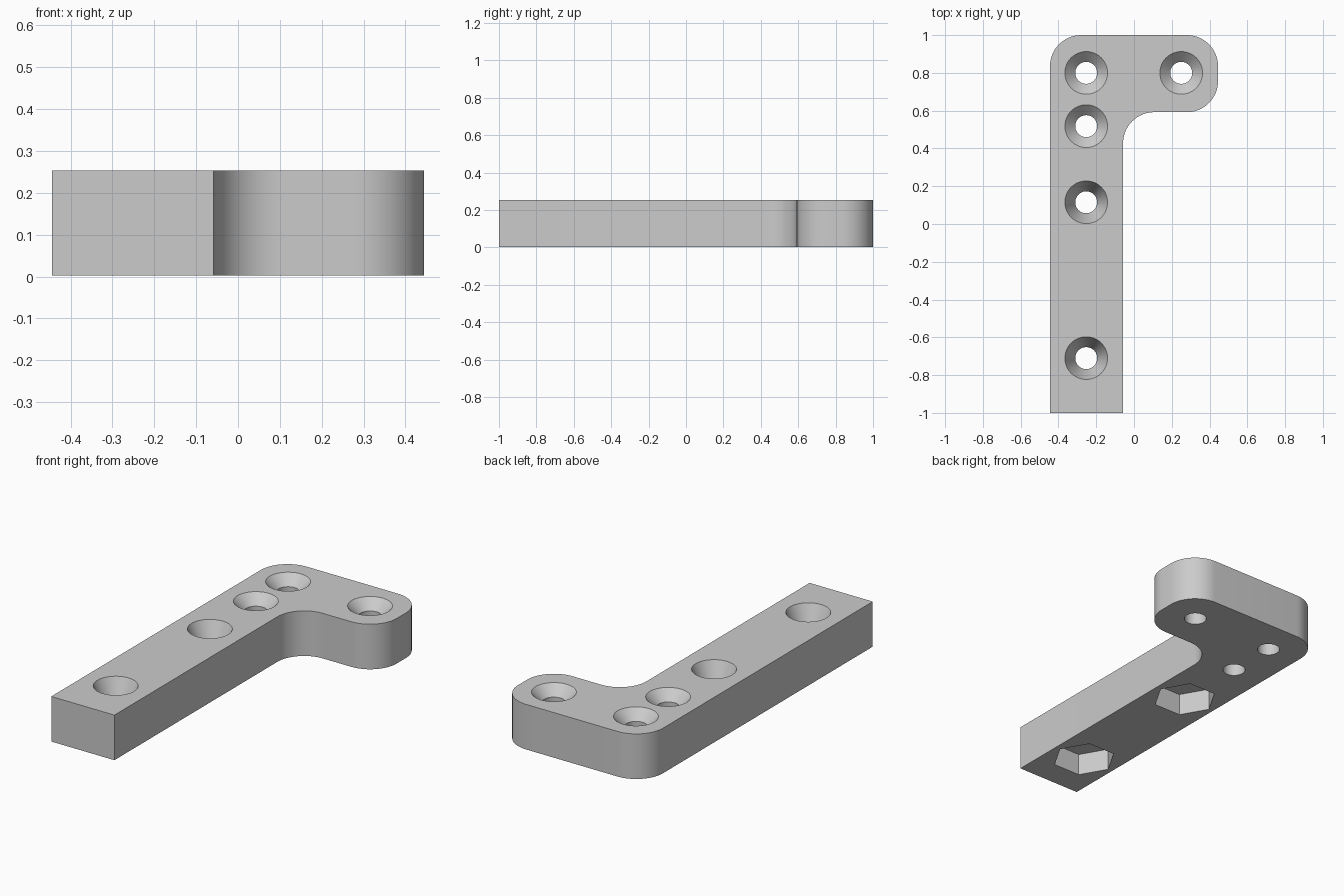
import bpy, bmesh, math
from mathutils import Vector

if "Cube" in bpy.data.objects:
    bpy.data.objects.remove(bpy.data.objects["Cube"], do_unlink=True)

BOTTOM, TOP = 0.003, 0.253
RIM, BORE = 0.113, 0.058          # countersink rim and bore radii
POCKET_R, POCKET_TOP = 0.165, 0.125

grey = bpy.data.materials.new("plain_grey")
grey.use_nodes = True
colour = (0.6, 0.6, 0.6, 1)
grey.diffuse_color = colour
grey.node_tree.nodes["Principled BSDF"].inputs["Base Color"].default_value = colour


def arc(cx, cy, r, start, end, steps=16):
    """Points along an arc, angles in degrees."""
    angles = [math.radians(start + (end - start) * i / steps) for i in range(steps + 1)]
    return [(cx + r * math.cos(a), cy + r * math.sin(a)) for a in angles]


def make_object(name, bm):
    bmesh.ops.recalc_face_normals(bm, faces=bm.faces)
    mesh = bpy.data.meshes.new(name)
    bm.to_mesh(mesh)
    bm.free()
    mesh.materials.append(grey)
    obj = bpy.data.objects.new(name, mesh)
    bpy.context.collection.objects.link(obj)
    return obj


def lathe(name, x, y, profile, sides=48):
    """Closed solid of stacked rings; profile is (radius, height) pairs."""
    bm = bmesh.new()
    rings = [[bm.verts.new((x + r * math.cos(math.tau * i / sides),
                            y + r * math.sin(math.tau * i / sides), z))
              for i in range(sides)] for r, z in profile]
    for low, high in zip(rings, rings[1:]):
        for i in range(sides):
            j = (i + 1) % sides
            bm.faces.new((low[i], low[j], high[j], high[i]))
    bm.faces.new(rings[0])
    bm.faces.new(rings[-1])
    return make_object(name, bm)


# L-shaped plate with rounded arm corners and an inner fillet
R = 0.165
outline = [(-0.445, -1), (-0.058, -1)]
outline += arc(-0.058 + R, 0.592 - R, R, 180, 90)
outline += arc(0.445 - R, 0.592 + R, R, -90, 0)
outline += arc(0.445 - R, 1 - R, R, 0, 90)
outline += arc(-0.445 + R, 1 - R, R, 90, 180)
bm = bmesh.new()
base = bm.faces.new([bm.verts.new((x, y, BOTTOM)) for x, y in outline])
grown = bmesh.ops.extrude_face_region(bm, geom=[base])
bmesh.ops.translate(bm, vec=Vector((0, 0, TOP - BOTTOM)),
                    verts=[v for v in grown["geom"] if isinstance(v, bmesh.types.BMVert)])
bracket = make_object("bracket_plate", bm)

# Countersunk screw holes: the two on the long leg have hexagonal nut pockets below
cutters = []
for x, y, pocket in [(-0.253, 0.8, False), (0.25, 0.8, False), (-0.253, 0.518, False),
                     (-0.253, 0.115, True), (-0.253, -0.71, True)]:
    sink = POCKET_TOP if pocket else TOP - (RIM - BORE)
    slope = (RIM - BORE) / (TOP - sink)
    lift = 0.02
    cutters.append(lathe("screw_hole_cutter", x, y,
                         [(BORE, -0.1), (BORE, sink), (RIM + slope * lift, TOP + lift)]))
    if pocket:
        cutters.append(lathe("nut_pocket_cutter", x, y,
                             [(POCKET_R, -0.1), (POCKET_R, POCKET_TOP)], sides=6))

bpy.context.view_layer.objects.active = bracket
for cutter in cutters:
    cutter.hide_render = True
    cut = bracket.modifiers.new("cut", "BOOLEAN")
    cut.operation, cut.solver, cut.object = "DIFFERENCE", "EXACT", cutter
    bpy.ops.object.modifier_apply(modifier=cut.name)
for cutter in cutters:
    bpy.data.objects.remove(cutter, do_unlink=True)

# Smooth curves, sharp edges
bpy.ops.object.select_all(action="DESELECT")
bracket.select_set(True)
bpy.ops.object.shade_smooth_by_angle(angle=math.radians(30))
